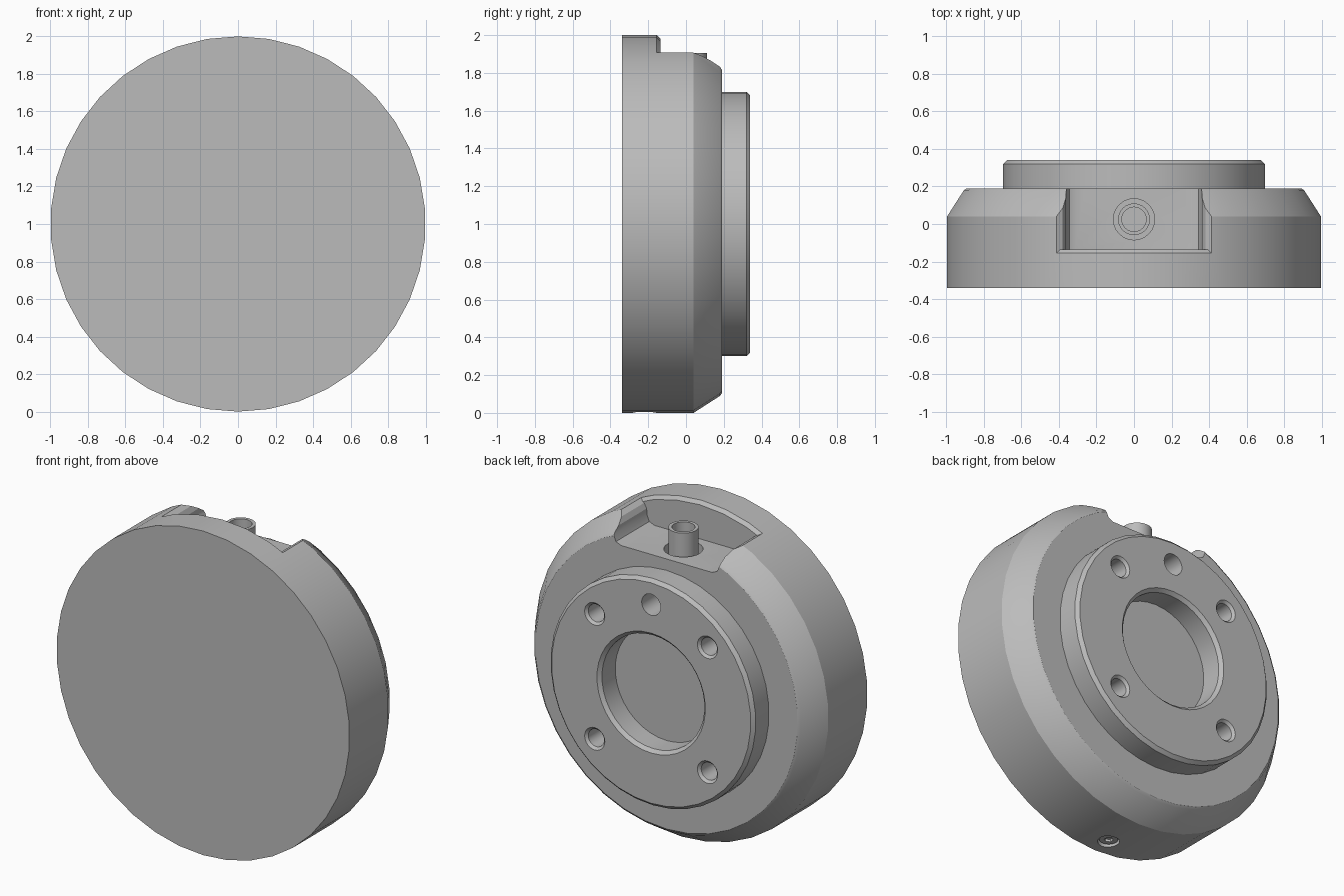
import bpy, bmesh, math
from mathutils import Matrix, Vector

if "Cube" in bpy.data.objects:
    bpy.data.objects.remove(bpy.data.objects["Cube"], do_unlink=True)

grey = bpy.data.materials.new("plain_grey")
grey.use_nodes = True
colour = (0.5, 0.5, 0.5, 1)
grey.diffuse_color = colour
grey.node_tree.nodes["Principled BSDF"].inputs["Base Color"].default_value = colour

TO_BACK = Matrix.Rotation(-math.pi / 2, 4, "X")
UP = Matrix.Identity(4)


def finish(name, bm):
    bmesh.ops.recalc_face_normals(bm, faces=bm.faces)
    mesh = bpy.data.meshes.new(name)
    bm.to_mesh(mesh)
    bm.free()
    mesh.materials.append(grey)
    obj = bpy.data.objects.new(name, mesh)
    bpy.context.collection.objects.link(obj)
    return obj


def lathe(name, profile, centre=(0, 0, 0), axis=UP, sides=24):
    """Revolve (radius, height) points and cap both ends."""
    bm = bmesh.new()
    place = Matrix.Translation(centre) @ axis
    rings = []
    for r, h in profile:
        ring = []
        for i in range(sides):
            a = math.pi / 2 + math.tau * i / sides
            ring.append(bm.verts.new(place @ Vector((r * math.cos(a), r * math.sin(a), h))))
        rings.append(ring)
    for low, high in zip(rings, rings[1:]):
        for i in range(sides):
            j = (i + 1) % sides
            bm.faces.new((low[i], low[j], high[j], high[i]))
    bm.faces.new(rings[0])
    bm.faces.new(rings[-1])
    return finish(name, bm)


def prism(name, outline, y0, y1):
    """Extrude an x-z outline along y."""
    bm = bmesh.new()
    face = bm.faces.new([bm.verts.new((x, y0, z)) for x, z in outline])
    out = bmesh.ops.extrude_face_region(bm, geom=[face])
    verts = [v for v in out["geom"] if isinstance(v, bmesh.types.BMVert)]
    bmesh.ops.translate(bm, verts=verts, vec=(0, y1 - y0, 0))
    return finish(name, bm)


def combine(target, tool, operation="DIFFERENCE"):
    tool.hide_render = True
    mod = target.modifiers.new("cut", "BOOLEAN")
    mod.operation = operation
    mod.solver = "EXACT"
    mod.object = tool
    bpy.context.view_layer.objects.active = target
    bpy.ops.object.modifier_apply(modifier=mod.name)
    bpy.data.objects.remove(tool, do_unlink=True)


# Round housing with raised rear flange and blind centre bore
housing = lathe("housing", [
    (0.35, 0.19), (0.35, 0.32), (0.37, 0.34), (0.68, 0.34), (0.70, 0.32),
    (0.70, 0.19), (0.895, 0.19), (0.91, 0.18), (1, 0.04), (1, -0.34),
], (0, 0, 1), TO_BACK, 38)

# Connector pocket: rounded trough limited by a chamfered front wall
half = [(0.31, 1.77), (0.345, 1.785), (0.36, 1.82), (0.363, 1.86),
        (0.38, 1.89), (0.425, 1.912), (0.43, 2.2)]
pocket = prism("pocket_cutter", half + [(-x, z) for x, z in reversed(half)], -0.3, 0.39)
limit = lathe("pocket_limit", [(0.98, -0.135), (1.1, -0.255), (1.1, 0.4)],
              (0, 0, 1), TO_BACK, 38)
combine(pocket, limit, "INTERSECT")
combine(housing, pocket)

# Clearance well around the connector
combine(housing, lathe("well_cutter", [(0.11, 1.66), (0.11, 1.85)], (0, 0.025, 0)))

# Four chamfered bolt holes and one plain locating hole in the flange
for sx in (-1, 1):
    for sz in (-1, 1):
        combine(housing, lathe("bolt_hole_cutter", [
            (0.054, 0.08), (0.054, 0.325), (0.069, 0.34), (0.069, 0.4)],
            (sx * 0.385, 0, 1 + sz * 0.385), TO_BACK))
combine(housing, lathe("locating_hole_cutter", [(0.065, 0.08), (0.065, 0.4)],
                       (0, 0, 1.545), TO_BACK))

# Set screw hole underneath
combine(housing, lathe("screw_hole_cutter", [(0.062, -0.1), (0.062, 0.03)], (0, -0.22, 0)))

# Hollow connector tube
tube = lathe("connector_tube", [(0.065, 1.7), (0.065, 1.905), (0.085, 1.905), (0.085, 1.62)],
             (0, 0.025, 0))

# Set screw with hexagonal socket
screw = lathe("set_screw", [(0.052, 0.015), (0.052, 0.08)], (0, -0.22, 0))
combine(screw, lathe("socket_cutter", [(0.026, 0), (0.026, 0.045)], (0, -0.22, 0), UP, 6))

# Smooth rounded surfaces, keeping machined edges crisp
for obj in (housing, tube, screw):
    bpy.ops.object.select_all(action="DESELECT")
    obj.select_set(True)
    bpy.context.view_layer.objects.active = obj
    bpy.ops.object.shade_smooth_by_angle(angle=math.radians(25))
